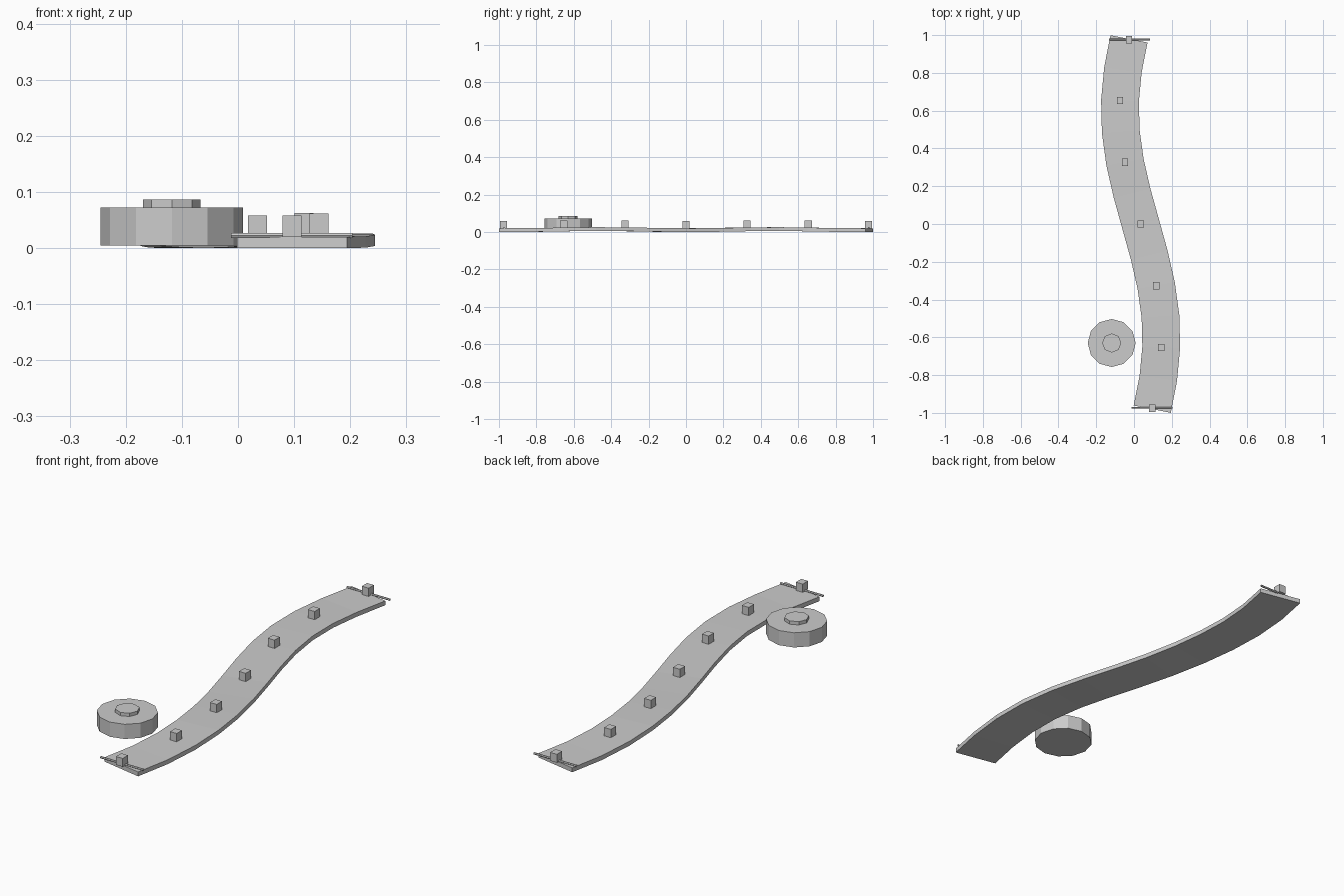
import bpy, bmesh, math
from mathutils import Vector

if "Cube" in bpy.data.objects:
    bpy.data.objects.remove(bpy.data.objects["Cube"])

SEGMENTS, END_Y, HALF_WIDTH, THICK = 12, 0.98, 0.1, 0.02


def path(y):
    """Point on the underside centreline of the winding strip."""
    return Vector((0.035 - 0.11 * math.sin(2.6 * y), y,
                   0.006 * math.sin(math.pi * y / 0.93) ** 2))


def finish(bm, name):
    bmesh.ops.recalc_face_normals(bm, faces=bm.faces)
    mesh = bpy.data.meshes.new(name)
    bm.to_mesh(mesh)
    bm.free()
    obj = bpy.data.objects.new(name, mesh)
    bpy.context.collection.objects.link(obj)
    return obj


def box(name, center, size):
    bm = bmesh.new()
    bmesh.ops.create_cube(bm, size=1)
    bmesh.ops.scale(bm, vec=size, verts=bm.verts)
    bmesh.ops.translate(bm, vec=center, verts=bm.verts)
    return finish(bm, name)


def cylinder(name, center, radius, depth, sides, rotation=(0, 0, 0)):
    bpy.ops.mesh.primitive_cylinder_add(vertices=sides, radius=radius, depth=depth,
                                        location=center, rotation=rotation)
    bpy.context.object.name = name


# Winding strip: rectangular cross-section swept along the path
points = [path(END_Y * (2 * i / SEGMENTS - 1)) for i in range(SEGMENTS + 1)]
bm = bmesh.new()
rings = []
for i, p in enumerate(points):
    t = points[min(i + 1, SEGMENTS)] - points[max(i - 1, 0)]
    side = Vector((t.y, -t.x, 0)).normalized() * HALF_WIDTH
    up = Vector((0, 0, THICK))
    rings.append([bm.verts.new(v) for v in (p - side, p + side, p + side + up, p - side + up)])
for a, b in zip(rings, rings[1:]):
    for j in range(4):
        k = (j + 1) % 4
        bm.faces.new((a[j], a[k], b[k], b[j]))
bm.faces.new(rings[0])
bm.faces.new(rings[-1])
finish(bm, "winding_strip")

# Row of small blocks down the centreline
for n, p in enumerate(points[::2]):
    y = max(-0.975, min(0.975, p.y))
    box(f"centre_block_{n + 1}", (p.x, y, p.z + 0.039), (0.034, 0.038, 0.038))

# Thin crossbars at both ends
for name, x, y in (("front_crossbar", 0.096, -0.973), ("back_crossbar", -0.024, 0.977)):
    cylinder(name, (x, y, 0.0225), 0.0048, 0.217, 6, (0, math.pi / 2, 0))

# Drum beside the strip with its raised cap
cylinder("drum", (-0.118, -0.63, 0.0385), 0.127, 0.067, 12)
cylinder("drum_cap", (-0.118, -0.63, 0.0785), 0.051, 0.017, 8)
